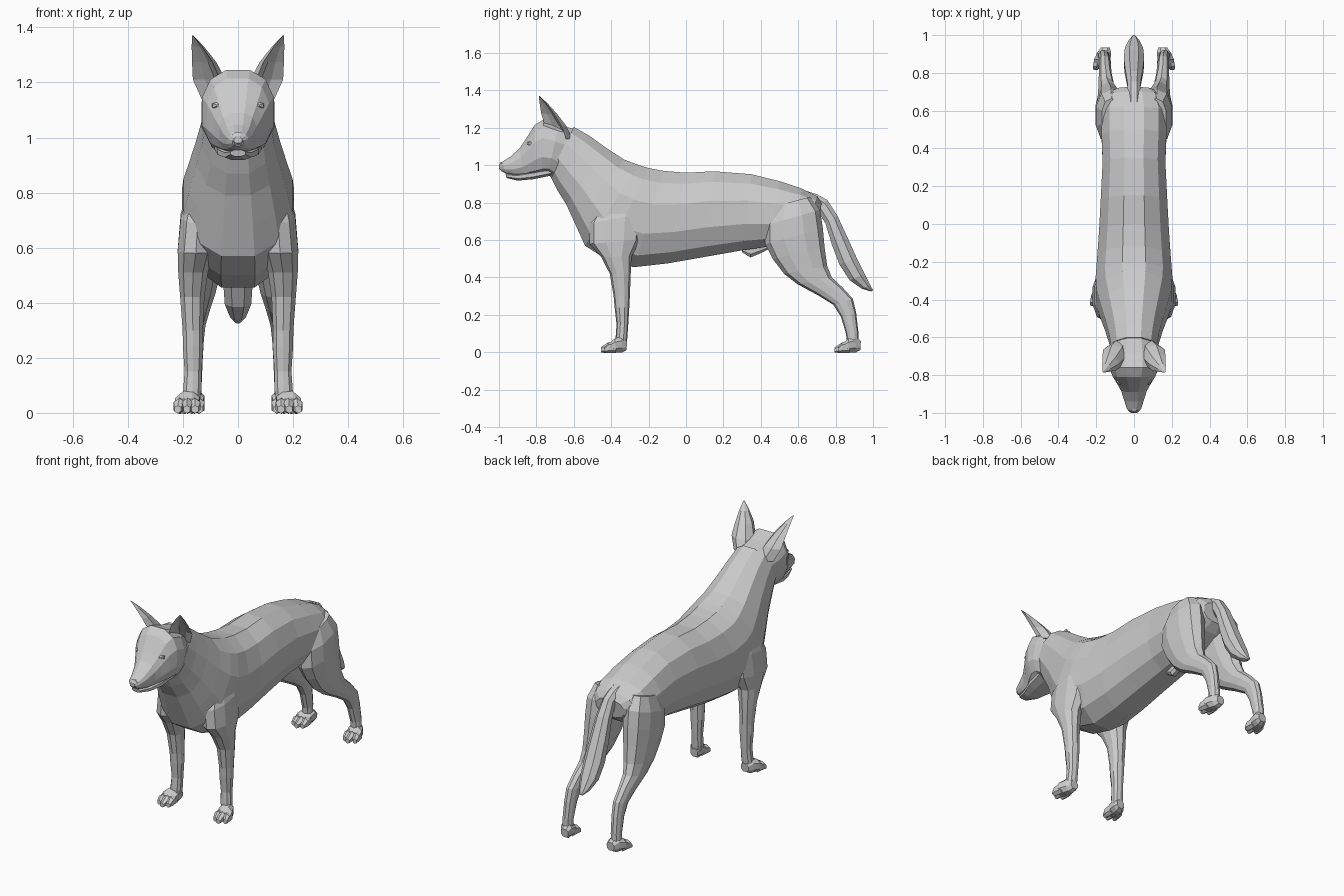
import bpy, bmesh, math
from mathutils import Vector


def mesh_from_rings(name, rings, mirror=False):
    """Skin a list of equal-length point rings into a closed, flat-faced mesh."""
    bm = bmesh.new()
    vs = [[bm.verts.new(p) for p in r] for r in rings]
    n = len(vs[0])
    for a, b in zip(vs, vs[1:]):
        for i in range(n):
            j = (i + 1) % n
            bm.faces.new((a[i], a[j], b[j], b[i]))
    bm.faces.new(vs[0][::-1])
    bm.faces.new(vs[-1])
    bmesh.ops.recalc_face_normals(bm, faces=bm.faces)
    me = bpy.data.meshes.new(name)
    bm.to_mesh(me)
    bm.free()
    ob = bpy.data.objects.new(name, me)
    bpy.context.collection.objects.link(ob)
    if mirror:
        m = ob.modifiers.new("mirror", 'MIRROR')
        m.use_mirror_merge = False
    return ob


def loft(name, sections, n=12, power=0.9, mirror=False):
    """Each section: (y, z) of one edge, (y, z) of the opposite edge, half width, x centre."""
    def curve(v):
        return math.copysign(abs(v) ** power, v)
    top = math.cos(math.pi / n) ** power
    rings = []
    for ya, za, yb, zb, w, *rest in sections:
        xc = rest[0] if rest else 0.0
        ring = []
        for i in range(n):
            a = 2 * math.pi * (i + 0.5) / n
            c, s = curve(math.cos(a)) / top, curve(math.sin(a)) / top
            ring.append((xc + w * c,
                         (ya + yb) / 2 + s * (ya - yb) / 2,
                         (za + zb) / 2 + s * (za - zb) / 2))
        rings.append(ring)
    return mesh_from_rings(name, rings, mirror)


# Torso and neck, from throat to rump
loft("torso", [
    (-0.60, 1.205, -0.73, 0.95, 0.120),
    (-0.52, 1.160, -0.69, 0.87, 0.132),
    (-0.43, 1.095, -0.64, 0.79, 0.152),
    (-0.33, 1.030, -0.59, 0.68, 0.178),
    (-0.25, 1.000, -0.54, 0.57, 0.198),
    (-0.20, 0.985, -0.43, 0.50, 0.203),
    (-0.12, 0.970, -0.28, 0.455, 0.195),
    (0.00, 0.960, -0.10, 0.475, 0.185),
    (0.15, 0.968, 0.10, 0.51, 0.176),
    (0.35, 0.952, 0.30, 0.545, 0.166),
    (0.50, 0.915, 0.44, 0.565, 0.172),
    (0.62, 0.875, 0.56, 0.60, 0.172),
    (0.70, 0.835, 0.66, 0.65, 0.145),
    (0.725, 0.80, 0.71, 0.69, 0.090)])

# Head with muzzle, then lower jaw
loft("head", [
    (-0.58, 1.190, -0.70, 0.92, 0.110),
    (-0.68, 1.215, -0.74, 0.95, 0.132),
    (-0.76, 1.245, -0.77, 0.945, 0.130),
    (-0.81, 1.215, -0.80, 0.94, 0.113),
    (-0.86, 1.135, -0.84, 0.94, 0.085),
    (-0.89, 1.090, -0.87, 0.94, 0.068),
    (-0.94, 1.045, -0.92, 0.945, 0.052),
    (-0.985, 1.017, -0.965, 0.957, 0.038),
    (-1.00, 0.997, -0.99, 0.970, 0.020)], power=0.82)
loft("lower_jaw", [
    (-0.72, 0.99, -0.72, 0.945, 0.085),
    (-0.82, 0.97, -0.82, 0.925, 0.074),
    (-0.90, 0.955, -0.90, 0.918, 0.048),
    (-0.965, 0.955, -0.96, 0.932, 0.028)], n=8)

# Nose pad
loft("nose", [
    (-0.965, 1.020, -0.965, 0.975, 0.020),
    (-0.990, 1.018, -0.990, 0.972, 0.024),
    (-1.000, 1.003, -1.000, 0.980, 0.015)], n=8)

# Eyes
loft("eyes", [
    (-0.815, 1.13, -0.815, 1.10, 0.022, 0.074),
    (-0.840, 1.128, -0.840, 1.104, 0.020, 0.072),
    (-0.850, 1.120, -0.850, 1.112, 0.008, 0.070)], n=6, mirror=True)

# Ears: crescent sections, hollow side turned forward and outward
across, back = Vector((0.74, 0.67, 0)), Vector((-0.67, 0.74, 0))
crescent = [(-1, 0), (-0.75, 0.65), (0, 1), (0.75, 0.65), (1, 0),
            (0.55, 0.4), (0, 0.6), (-0.55, 0.4)]
ear_rings = []
for x, y, z, w, d in [
        (0.095, -0.675, 1.14, 0.050, 0.085),
        (0.115, -0.710, 1.21, 0.066, 0.078),
        (0.130, -0.740, 1.275, 0.050, 0.052),
        (0.149, -0.765, 1.33, 0.026, 0.026),
        (0.165, -0.785, 1.37, 0.003, 0.003)]:
    ear_rings.append([Vector((x, y, z)) + across * (u * w) + back * (v * d)
                      for u, v in crescent])
mesh_from_rings("ears", ear_rings, mirror=True)

# Front legs, from shoulder blade to wrist
loft("front_legs", [
    (-0.44, 0.82, -0.28, 0.86, 0.030, 0.140),
    (-0.51, 0.69, -0.24, 0.74, 0.062, 0.146),
    (-0.51, 0.58, -0.25, 0.60, 0.066, 0.153),
    (-0.45, 0.51, -0.295, 0.51, 0.054, 0.163),
    (-0.405, 0.42, -0.298, 0.42, 0.044, 0.166),
    (-0.385, 0.30, -0.302, 0.30, 0.037, 0.164),
    (-0.38, 0.24, -0.305, 0.24, 0.037, 0.163),
    (-0.37, 0.15, -0.310, 0.15, 0.031, 0.163),
    (-0.375, 0.08, -0.315, 0.08, 0.033, 0.166),
    (-0.375, 0.04, -0.320, 0.03, 0.030, 0.170)], n=10, mirror=True)

# Hind legs, from thigh through hock to ankle
loft("hind_legs", [
    (0.47, 0.78, 0.66, 0.83, 0.050, 0.120),
    (0.43, 0.68, 0.71, 0.76, 0.080, 0.121),
    (0.43, 0.58, 0.725, 0.66, 0.078, 0.125),
    (0.47, 0.50, 0.735, 0.56, 0.068, 0.130),
    (0.53, 0.42, 0.750, 0.46, 0.055, 0.137),
    (0.60, 0.365, 0.775, 0.40, 0.044, 0.145),
    (0.71, 0.305, 0.835, 0.345, 0.034, 0.152),
    (0.79, 0.255, 0.890, 0.285, 0.031, 0.155),
    (0.83, 0.19, 0.908, 0.21, 0.029, 0.157),
    (0.857, 0.10, 0.920, 0.11, 0.028, 0.160),
    (0.862, 0.05, 0.920, 0.03, 0.029, 0.162)], n=10, mirror=True)


# Paws: one pad and three spread toes each
def paws(label, dx, dy):
    def shift(rows):
        return [(a + dy, b, c + dy, d, w, x + dx) for a, b, c, d, w, x in rows]
    loft(label + "_paws", shift([
        (-0.315, 0.06, -0.318, 0.012, 0.024, 0.168),
        (-0.345, 0.085, -0.340, 0.0, 0.036, 0.174),
        (-0.380, 0.075, -0.380, 0.0, 0.044, 0.184),
        (-0.410, 0.050, -0.410, 0.0, 0.042, 0.188)]), n=8, mirror=True)
    for toe, x0, x1, reach in [("inner", 0.158, 0.156, 0.44),
                               ("middle", 0.182, 0.186, 0.455),
                               ("outer", 0.208, 0.219, 0.435)]:
        loft(label + "_" + toe + "_toes", shift([
            (-0.375, 0.055, -0.375, 0.0, 0.018, x0),
            (-0.415, 0.050, -0.415, 0.0, 0.020, (x0 + x1) / 2),
            (-reach, 0.025, -reach, 0.0, 0.012, x1)]), n=6, mirror=True)


paws("front", 0.0, 0.0)
paws("hind", -0.016, 1.25)

# Tail, hanging behind the rump
loft("tail", [
    (0.62, 0.870, 0.62, 0.79, 0.040),
    (0.70, 0.845, 0.67, 0.78, 0.034),
    (0.755, 0.815, 0.71, 0.745, 0.034),
    (0.81, 0.730, 0.745, 0.690, 0.042),
    (0.865, 0.610, 0.780, 0.575, 0.050),
    (0.915, 0.500, 0.820, 0.470, 0.054),
    (0.955, 0.420, 0.875, 0.385, 0.048),
    (0.985, 0.360, 0.940, 0.340, 0.028),
    (1.000, 0.332, 0.990, 0.325, 0.008)], n=8)

# Belly sheath
loft("belly_sheath", [
    (0.30, 0.57, 0.30, 0.535, 0.018),
    (0.345, 0.57, 0.345, 0.507, 0.025),
    (0.40, 0.58, 0.40, 0.530, 0.022),
    (0.45, 0.59, 0.45, 0.555, 0.012)], n=8)
